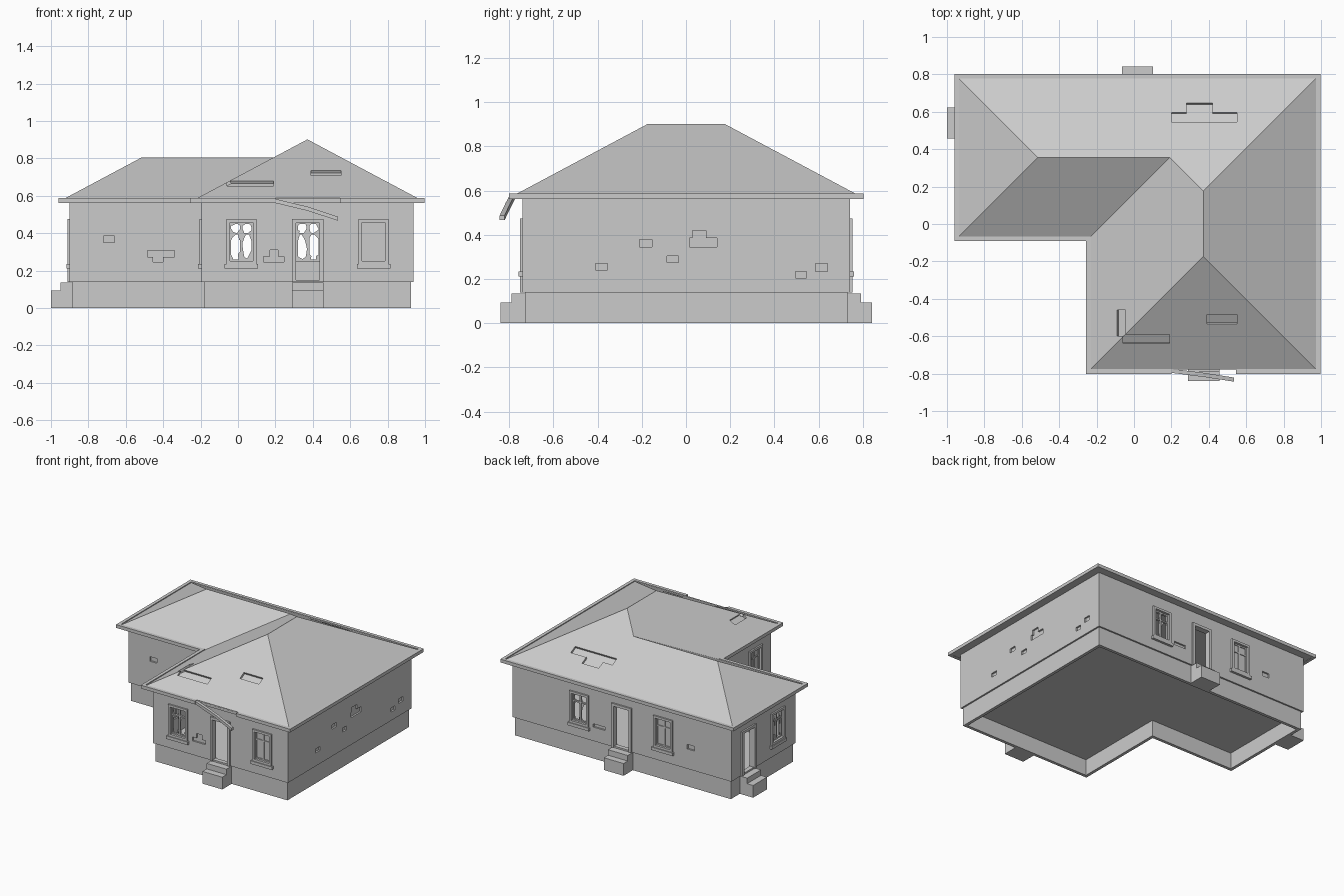
import bpy, bmesh, random
from mathutils import Vector

if "Cube" in bpy.data.objects:
    bpy.data.objects.remove(bpy.data.objects["Cube"])

random.seed(4)
SLOPE, EAVE = 0.533, 0.58


def finish(name, bm):
    bmesh.ops.recalc_face_normals(bm, faces=bm.faces)
    me = bpy.data.meshes.new(name)
    bm.to_mesh(me)
    bm.free()
    ob = bpy.data.objects.new(name, me)
    bpy.context.collection.objects.link(ob)
    return ob


def footprint(t):
    """L-shaped house outline, inset by t (negative grows it)."""
    x0, xm, x1, y0, ym, y1 = -.9 + t, -.195 + t, .937 - t, -.74 + t, -.03 + t, .742 - t
    return [(x0, ym), (xm, ym), (xm, y0), (x1, y0), (x1, y1), (x0, y1)]


def loops_between(bm, a, b):
    for i in range(len(a)):
        j = (i + 1) % len(a)
        bm.faces.new((a[i], a[j], b[j], b[i]))


def ring(name, t_out, t_in, z0, z1):
    bm = bmesh.new()
    rings = [[bm.verts.new((x, y, z)) for x, y in footprint(t)]
             for t, z in ((t_out, z0), (t_out, z1), (t_in, z1), (t_in, z0))]
    for i in range(4):
        loops_between(bm, rings[i], rings[(i + 1) % 4])
    return finish(name, bm)


def hexa(bm, p):
    """Six-sided block from 4 lower and 4 upper points."""
    v = [bm.verts.new(c) for c in p]
    bm.faces.new(v[:4][::-1])
    bm.faces.new(v[4:])
    loops_between(bm, v[:4], v[4:])


def box(bm, x0, x1, y0, y1, z0, z1):
    x0, x1 = sorted((x0, x1))
    y0, y1 = sorted((y0, y1))
    q = [(x0, y0), (x1, y0), (x1, y1), (x0, y1)]
    hexa(bm, [(x, y, z) for z in (z0, z1) for x, y in q])


# wall faces: axis of the normal, its sign, plane position
WALLS = {"front": ("y", -1, -.74), "back": ("y", 1, .742), "right": ("x", 1, .937),
         "left": ("x", -1, -.9), "wing": ("x", -1, -.195), "notch": ("y", -1, -.03)}


def wbox(bm, wall, u0, u1, z0, z1, d0, d1):
    """Box on a wall: u along it, d outward from it."""
    ax, s, p = WALLS[wall]
    if ax == "y":
        box(bm, u0, u1, p + s * d0, p + s * d1, z0, z1)
    else:
        box(bm, p + s * d0, p + s * d1, u0, u1, z0, z1)


def cut(ob, cutter):
    m = ob.modifiers.new("cut", "BOOLEAN")
    m.object, m.operation, m.solver, m.use_self = cutter, "DIFFERENCE", "EXACT", True
    bpy.context.view_layer.update()
    dg = bpy.context.evaluated_depsgraph_get()
    me = bpy.data.meshes.new_from_object(ob.evaluated_get(dg))
    ob.modifiers.clear()
    ob.data = me
    bpy.data.objects.remove(cutter)


# foundation and floor
ring("foundation", .012, .035, 0, .14)
bm = bmesh.new()
lo, hi = [[bm.verts.new((x, y, z)) for x, y in footprint(.02)] for z in (.122, .139)]
loops_between(bm, lo, hi)
bm.faces.new(lo)
bm.faces.new(hi)
finish("floor", bm)

# walls with openings and fallen-plaster recesses
walls = ring("walls", 0, .035, .14, .57)
windows = [("front", .018, True), ("front", .725, False), ("back", .375, True),
           ("back", -.33, False), ("left", .19, True), ("wing", -.55, False)]
doors = [("front", .373), ("back", .018), ("left", .54)]
patches = [("front", .135, .245, .245, .275), ("front", .17, .215, .27, .31),
           ("notch", -.72, -.66, .35, .385), ("notch", -.485, -.34, .272, .307),
           ("notch", -.455, -.4, .245, .28), ("right", -.41, -.355, .24, .27),
           ("right", -.21, -.155, .345, .378), ("right", -.085, -.035, .275, .305),
           ("right", .015, .14, .345, .385), ("right", .03, .09, .38, .42),
           ("right", .495, .545, .205, .235), ("right", .585, .64, .235, .27),
           ("back", .16, .26, .245, .27), ("back", -.59, -.53, .29, .325)]
bm = bmesh.new()
for w, c, _ in windows:
    wbox(bm, w, c - .065, c + .065, .25, .46, -.1, .05)
for w, c in doors:
    wbox(bm, w, c - .066, c + .066, .13, .457, -.1, .05)
for w, u0, u1, z0, z1 in patches:
    wbox(bm, w, u0, u1, z0, z1, -.013, .02)
cut(walls, finish("wall_cutter", bm))


def shards(bm, wall, u0, u1, z0, z1):
    """Jagged glass left along the corners of one pane."""
    ax, s, p = WALLS[wall]
    du, dz = u1 - u0, z1 - z0
    for cu, cz, su, sz in ((u0, z0, 1, 1), (u1, z0, -1, 1), (u0, z1, 1, -1), (u1, z1, -1, -1)):
        r = [random.uniform(.15, .6) for _ in range(4)]
        pts = [(0, 0), (r[0], 0), (r[2] * .45, r[3] * .4), (0, r[1])]
        vs = []
        for a, b in pts:
            u, z, q = cu + su * a * du, cz + sz * b * dz, p - s * .016
            vs.append(bm.verts.new((u, q, z) if ax == "y" else (q, u, z)))
        bm.faces.new(vs)


# windows: casing, sill, sash bars, whole or broken glass
for n, (w, c, broken) in enumerate(windows):
    bm = bmesh.new()
    for s in (-1, 1):
        wbox(bm, w, c + s * .08, c + s * .062, .235, .475, -.005, .012)
        wbox(bm, w, c + s * .066, c + s * .055, .25, .46, -.024, -.008)
    wbox(bm, w, c - .062, c + .062, .458, .475, -.005, .012)
    wbox(bm, w, c - .062, c + .062, .235, .252, -.005, .012)
    wbox(bm, w, c - .09, c + .09, .212, .235, 0, .018)
    for z0, z1 in ((.25, .26), (.392, .402), (.45, .46)):
        wbox(bm, w, c - .056, c + .056, z0, z1, -.024, -.008)
    wbox(bm, w, c - .006, c + .006, .25, .46, -.024, -.008)
    finish(f"window_frame_{n}", bm)
    bm = bmesh.new()
    if broken:
        for u0, u1 in ((c - .056, c - .006), (c + .006, c + .056)):
            for z0, z1 in ((.26, .392), (.402, .45)):
                shards(bm, w, u0, u1, z0, z1)
    else:
        wbox(bm, w, c - .058, c + .058, .255, .455, -.018, -.014)
    finish(f"window_glass_{n}", bm)

# doorways: casing, threshold and two steps
for n, (w, c) in enumerate(doors):
    bm = bmesh.new()
    for s in (-1, 1):
        wbox(bm, w, c + s * .083, c + s * .063, .14, .475, -.03, .012)
    wbox(bm, w, c - .063, c + .063, .455, .475, -.03, .012)
    wbox(bm, w, c - .063, c + .063, .138, .15, -.03, .004)
    finish(f"door_frame_{n}", bm)
    bm = bmesh.new()
    wbox(bm, w, c - .083, c + .083, 0, .135, -.02, .05)
    wbox(bm, w, c - .083, c + .083, 0, .093, .05, .1)
    finish(f"steps_{n}", bm)

# hipped roof over the L plan
T = -.037
foot = footprint(T)
(x0, ym), (xm, _), (_, y0), (x1, y1) = foot[0], foot[1], foot[2], foot[4]
h, g = (y1 - ym) / 2, (x1 - xm) / 2
bm = bmesh.new()
lo, e = [[bm.verts.new((x, y, z)) for x, y in foot] for z in (.564, EAVE)]
A, B, C, D = [bm.verts.new((x, y, EAVE + SLOPE * k)) for x, y, k in
              ((x0 + h, ym + h, h), (xm + h, ym + h, h), (xm + g, y1 - g, g), (xm + g, y0 + g, g))]
bm.faces.new(lo)
loops_between(bm, lo, e)
for f in ((e[0], A, e[5]), (e[0], e[1], B, A), (e[1], e[2], D, C, B), (e[2], e[3], D),
          (e[3], e[4], C, D), (e[4], e[5], A, B, C)):
    bm.faces.new(f)
roof = finish("roof", bm)

# missing roofing patches, sunk along the slope normal
bm = bmesh.new()
for dx, dy, edge, a0, a1, b0, b1 in ((0, 1, y1, .2, .55, .545, .597), (0, 1, y1, .28, .42, .59, .647),
                                     (0, -1, -y0, -.06, .19, -.64, -.59), (0, -1, -y0, .39, .55, -.535, -.485),
                                     (-1, 0, -xm, -.09, -.045, -.6, -.46)):
    nrm = Vector((dx * SLOPE, dy * SLOPE, 1)).normalized()
    quad = [Vector((x, y, EAVE + SLOPE * (edge - dx * x - dy * y)))
            for x, y in ((a0, b0), (a1, b0), (a1, b1), (a0, b1))]
    hexa(bm, [p + nrm * d for d in (-.016, .02) for p in quad])
cut(roof, finish("roof_cutter", bm))

# eaves gutter with a missing length on the front
gutter = ring("gutter", -.061, -.036, .562, .587)
bm = bmesh.new()
box(bm, .2, .545, -.9, -.7765, .5, .7)
cut(gutter, finish("gutter_cutter", bm))

# broken gutter length hanging down
bm = bmesh.new()
ends = [Vector((.2, -.785, .572)), Vector((.375, -.807, .53)), Vector((.535, -.832, .477))]
rings = [[bm.verts.new(p + Vector((0, a, b))) for a, b in ((-.011, -.011), (.011, -.011), (.011, .011), (-.011, .011))]
         for p in ends]
loops_between(bm, rings[0], rings[1])
loops_between(bm, rings[1], rings[2])
bm.faces.new(rings[0])
bm.faces.new(rings[2])
finish("hanging_gutter", bm)
